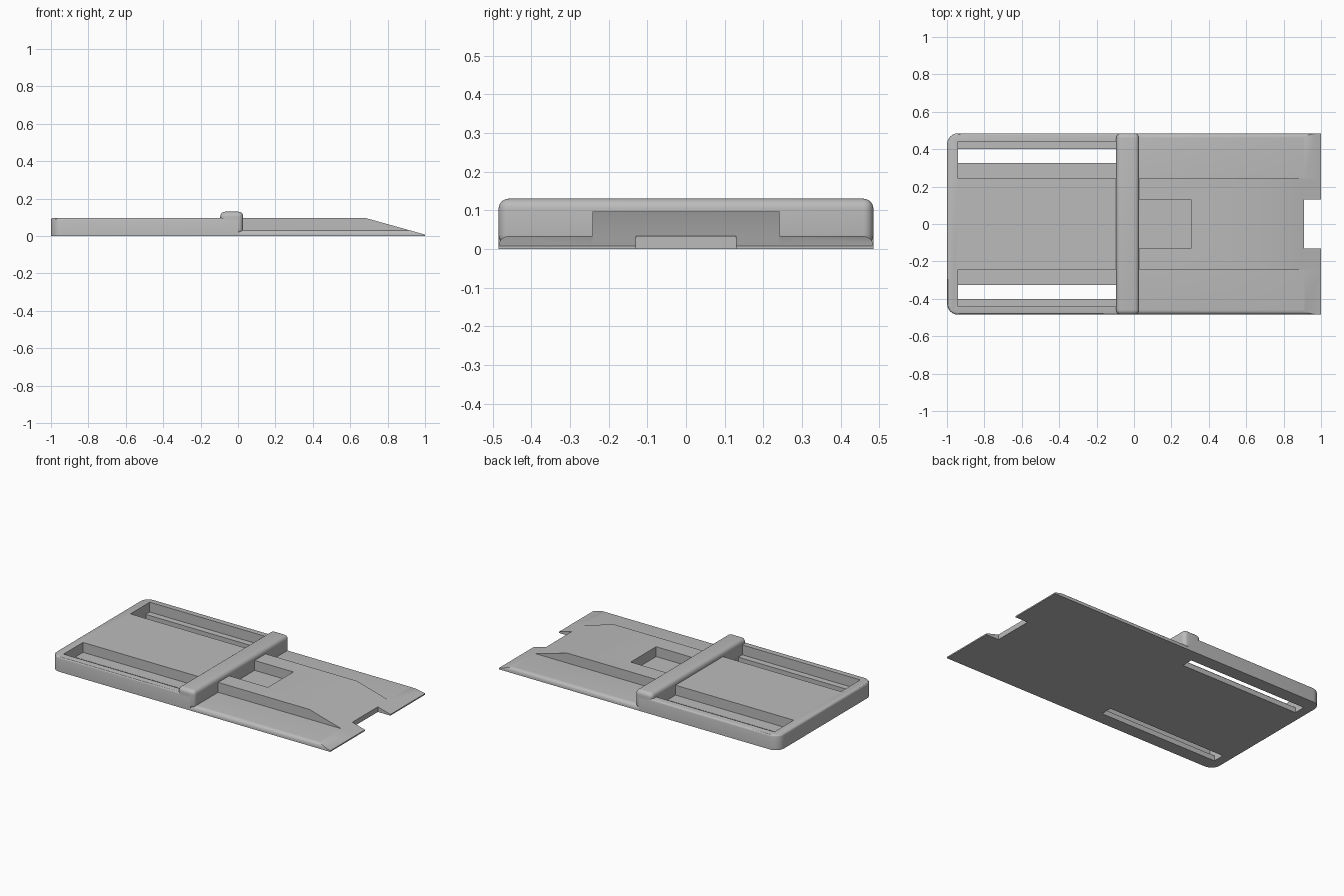
import bpy, bmesh, math
from mathutils import Vector

cube = bpy.data.objects.get("Cube")
if cube:
    bpy.data.objects.remove(cube)

grey = bpy.data.materials.new("plain_grey")
grey.use_nodes = True
tone = (0.5, 0.5, 0.5, 1)
grey.diffuse_color = tone
grey.node_tree.nodes["Principled BSDF"].inputs["Base Color"].default_value = tone

W = 0.485       # half width of the body
C = 0.242       # half width of the raised centre
TOP = 0.097     # height of the tray and centre
LOW = 0.033     # height of side wings and pocket floors
RAMP = [(0.68, TOP), (0.91, LOW), (1, 0.008)]


def prism(name, outline, y0, y1):
    """Extrude an x-z outline along y."""
    bm = bmesh.new()
    face = bm.faces.new([bm.verts.new((x, y0, z)) for x, z in outline])
    ext = bmesh.ops.extrude_face_region(bm, geom=[face])
    moved = [v for v in ext["geom"] if isinstance(v, bmesh.types.BMVert)]
    bmesh.ops.translate(bm, verts=moved, vec=(0, y1 - y0, 0))
    bmesh.ops.recalc_face_normals(bm, faces=bm.faces)
    mesh = bpy.data.meshes.new(name)
    bm.to_mesh(mesh)
    bm.free()
    mesh.materials.append(grey)
    obj = bpy.data.objects.new(name, mesh)
    bpy.context.collection.objects.link(obj)
    return obj


def box(name, x0, x1, y0, y1, z0, z1):
    return prism(name, [(x0, z0), (x1, z0), (x1, z1), (x0, z1)], y0, y1)


def round_edges(obj, radius, rule, segments=6):
    """Round the edges whose midpoint and direction pass the rule."""
    bm = bmesh.new()
    bm.from_mesh(obj.data)
    edges = []
    for e in bm.edges:
        a, b = (v.co for v in e.verts)
        if rule((a + b) / 2, (b - a).normalized()):
            edges.append(e)
    bmesh.ops.bevel(bm, geom=edges, offset=radius, segments=segments,
                    profile=0.5, affect='EDGES', clamp_overlap=True)
    bm.to_mesh(obj.data)
    bm.free()


def cut(obj, cutters):
    """Subtract the cutters, bake the result and discard them."""
    for c in cutters:
        mod = obj.modifiers.new("cut", 'BOOLEAN')
        mod.operation, mod.solver, mod.object = 'DIFFERENCE', 'EXACT', c
        c.hide_render = True
    bpy.context.view_layer.update()
    graph = bpy.context.evaluated_depsgraph_get()
    mesh = bpy.data.meshes.new_from_object(obj.evaluated_get(graph))
    obj.modifiers.clear()
    obj.data = mesh
    for c in cutters:
        bpy.data.objects.remove(c)


# Tray with a rounded end, two pockets and two through slots
tray = box("slotted_tray", -1, 0, -W, W, 0, TOP)
round_edges(tray, 0.06, lambda m, d: abs(d.z) > 0.9 and m.x < -0.9)
round_edges(tray, 0.012, lambda m, d: m.z > TOP - 0.001 and m.x < -0.01, 3)
tools = []
for s in (-1, 1):
    tools.append(box("pocket_cutter", -0.94, -0.08, *sorted((s * C, s * 0.44)), LOW, 0.2))
    tools.append(box("slot_cutter", -0.94, -0.095, *sorted((s * 0.325, s * 0.4)), -0.1, 0.2))
cut(tray, tools)

# Raised centre sloping to a notched tip, with a square recess
centre = prism("centre_ramp", [(0, 0), (1, 0)] + RAMP[::-1] + [(0, TOP)], -C, C)
cut(centre, [box("recess_cutter", -0.02, 0.305, -0.13, 0.13, LOW, 0.2),
             box("notch_cutter", 0.91, 1.1, -0.13, 0.13, -0.1, 0.2)])

# Low side wings with rounded outer edges and sloped tips
wings = []
for side, s in (("right", -1), ("left", 1)):
    wing = box(side + "_wing", 0, 1, *sorted((s * C, s * W)), 0, LOW)
    round_edges(wing, 0.026, lambda m, d: abs(d.x) > 0.9 and m.z > 0.02 and abs(m.y) > 0.4)
    tip = prism("tip_cutter", [(0.91, LOW), (1.09, -0.017), (1.09, 0.2), (0.91, 0.2)], -0.6, 0.6)
    cut(wing, [tip])
    wings.append(wing)

# Rounded crossbar
bar = box("crossbar", -0.095, 0.028, -W, W, 0.01, 0.13)
round_edges(bar, 0.026, lambda m, d: True)

for obj in [tray, centre, bar] + wings:
    bpy.ops.object.select_all(action='DESELECT')
    obj.select_set(True)
    bpy.context.view_layer.objects.active = obj
    bpy.ops.object.shade_smooth_by_angle(angle=math.radians(30))
